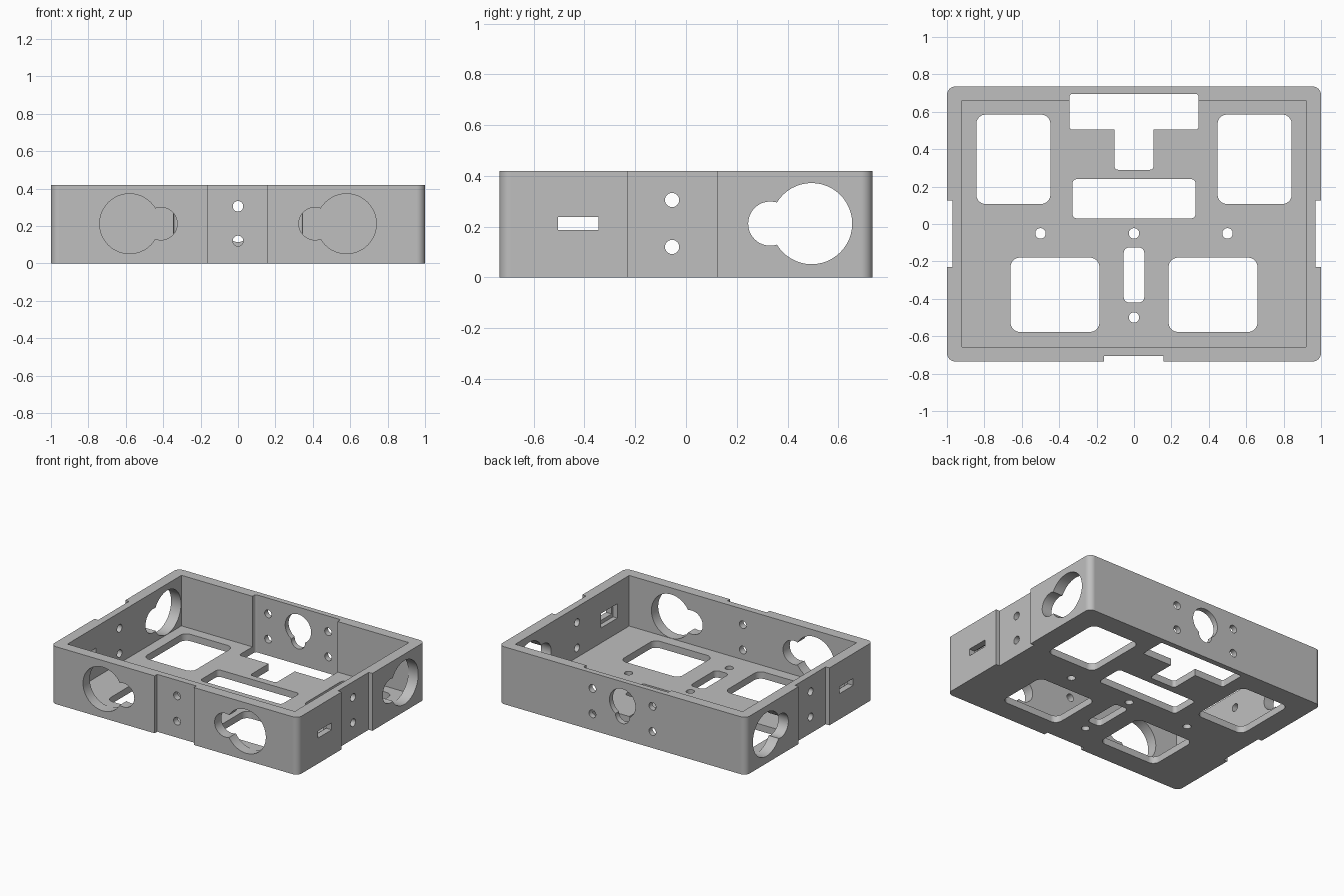
import bpy, bmesh, math
from mathutils import Vector

if "Cube" in bpy.data.objects:
    bpy.data.objects.remove(bpy.data.objects["Cube"], do_unlink=True)

HEIGHT, FLOOR, MID = 0.42, 0.05, 0.21
HALF_X, HALF_Y = 1.0, 0.735
SCREW = 0.028

grey = bpy.data.materials.new("plain grey")
grey.use_nodes = True
grey.diffuse_color = (0.52, 0.52, 0.52, 1)
grey.node_tree.nodes["Principled BSDF"].inputs["Base Color"].default_value = (0.52, 0.52, 0.52, 1)


def prism(name, axis, u, v, span, r=0.0, steps=12):
    """Rounded rectangle over ranges u and v, extruded over span along axis."""
    place = {"x": lambda a, b, c: (c, a, b),
             "y": lambda a, b, c: (a, c, b),
             "z": lambda a, b, c: (a, b, c)}[axis]
    corners = [(u[1] - r, v[1] - r), (u[0] + r, v[1] - r),
               (u[0] + r, v[0] + r), (u[1] - r, v[0] + r)]
    bm = bmesh.new()
    ring = []
    for i, (cu, cv) in enumerate(corners):
        for k in range(steps + 1 if r else 1):
            t = math.pi / 2 * (i + k / steps)
            p = (cu + r * math.cos(t), cv + r * math.sin(t))
            if not ring or math.dist(p, ring[-1]) > 1e-5:
                ring.append(p)
    if math.dist(ring[0], ring[-1]) < 1e-5:
        ring.pop()
    base = bm.faces.new([bm.verts.new(place(a, b, span[0])) for a, b in ring])
    out = bmesh.ops.extrude_face_region(bm, geom=[base])
    top = [g for g in out["geom"] if isinstance(g, bmesh.types.BMVert)]
    bmesh.ops.translate(bm, verts=top, vec=Vector(place(0, 0, span[1] - span[0])))
    bmesh.ops.recalc_face_normals(bm, faces=bm.faces)
    mesh = bpy.data.meshes.new(name)
    bm.to_mesh(mesh)
    bm.free()
    mesh.materials.append(grey)
    ob = bpy.data.objects.new(name, mesh)
    bpy.context.collection.objects.link(ob)
    return ob


tray = prism("tray", "z", (-HALF_X, HALF_X), (-HALF_Y, HALF_Y), (0, HEIGHT), 0.045)
cutters = []


def cut(axis, u, v, span, r=0.0):
    ob = prism("cutter", axis, u, v, span, r)
    ob.hide_render = True
    mod = tray.modifiers.new("cut", "BOOLEAN")
    mod.operation, mod.solver, mod.object = "DIFFERENCE", "EXACT", ob
    cutters.append(ob)


def drill(axis, u, v, r, span):
    cut(axis, (u - r, u + r), (v - r, v + r), span, r)


# hollow inside
cut("z", (-0.92, 0.92), (-0.657, 0.66), (FLOOR, 1))

# floor windows, mirrored left and right
through = (-0.5, 1)
for s in (-1, 1):
    cut("z", sorted((s * 0.447, s * 0.843)), (0.107, 0.585), through, 0.05)
    cut("z", sorted((s * 0.185, s * 0.66)), (-0.577, -0.18), through, 0.05)
cut("z", (-0.33, 0.33), (0.03, 0.24), through, 0.025)
cut("z", (-0.055, 0.055), (-0.42, -0.125), through, 0.03)

# T-shaped floor opening, whose wide part also recesses the back wall
cut("z", (-0.345, 0.345), (0.505, 0.695), through, 0.015)
cut("z", (-0.105, 0.105), (0.29, 0.6), through, 0.02)

# floor screw holes
for x, y in ((-0.5, -0.05), (0, -0.05), (0.5, -0.05), (0, -0.5)):
    drill("z", x, y, SCREW, through)

# shallow outer grooves on the front and both sides
cut("z", (-0.16, 0.157), (-1, -0.705), through)
for s in (-1, 1):
    cut("z", sorted((s * 0.97, s * 1.5)), (-0.23, 0.125), through)

# side walls: keyhole, slot with inner pocket
across = (-1.5, 1.5)
drill("x", 0.495, MID + 0.002, 0.16, across)
drill("x", 0.332, MID + 0.002, 0.087, across)
cut("x", (-0.505, -0.345), (0.187, 0.238), across)
cut("x", (-0.52, -0.33), (0.16, 0.265), (-0.955, 0.955))

# front wall keyholes
front = (-1.5, 0)
for s in (-1, 1):
    drill("y", s * 0.58, MID + 0.002, 0.16, front)
    drill("y", s * 0.412, MID + 0.002, 0.087, front)

# back wall keyhole
back = (0, 1.5)
drill("y", 0, 0.262, 0.105, back)
drill("y", 0, 0.17, 0.056, back)

# wall screw holes
for z in (0.12, 0.305):
    drill("x", -0.055, z, SCREW, across)
    drill("y", 0, z, SCREW, front)
    for x in (-0.243, 0.243):
        drill("y", x, z, SCREW, back)

# bake the cuts and remove the cutters
bpy.context.view_layer.update()
baked = bpy.data.meshes.new_from_object(tray.evaluated_get(bpy.context.evaluated_depsgraph_get()))
tray.modifiers.clear()
tray.data = baked
for ob in cutters:
    bpy.data.objects.remove(ob, do_unlink=True)

# smooth curves, sharp edges
bpy.ops.object.select_all(action="DESELECT")
tray.select_set(True)
bpy.context.view_layer.objects.active = tray
bpy.ops.object.shade_smooth_by_angle(angle=math.radians(30))
weighted = tray.modifiers.new("weighted normals", "WEIGHTED_NORMAL")
weighted.keep_sharp = True
